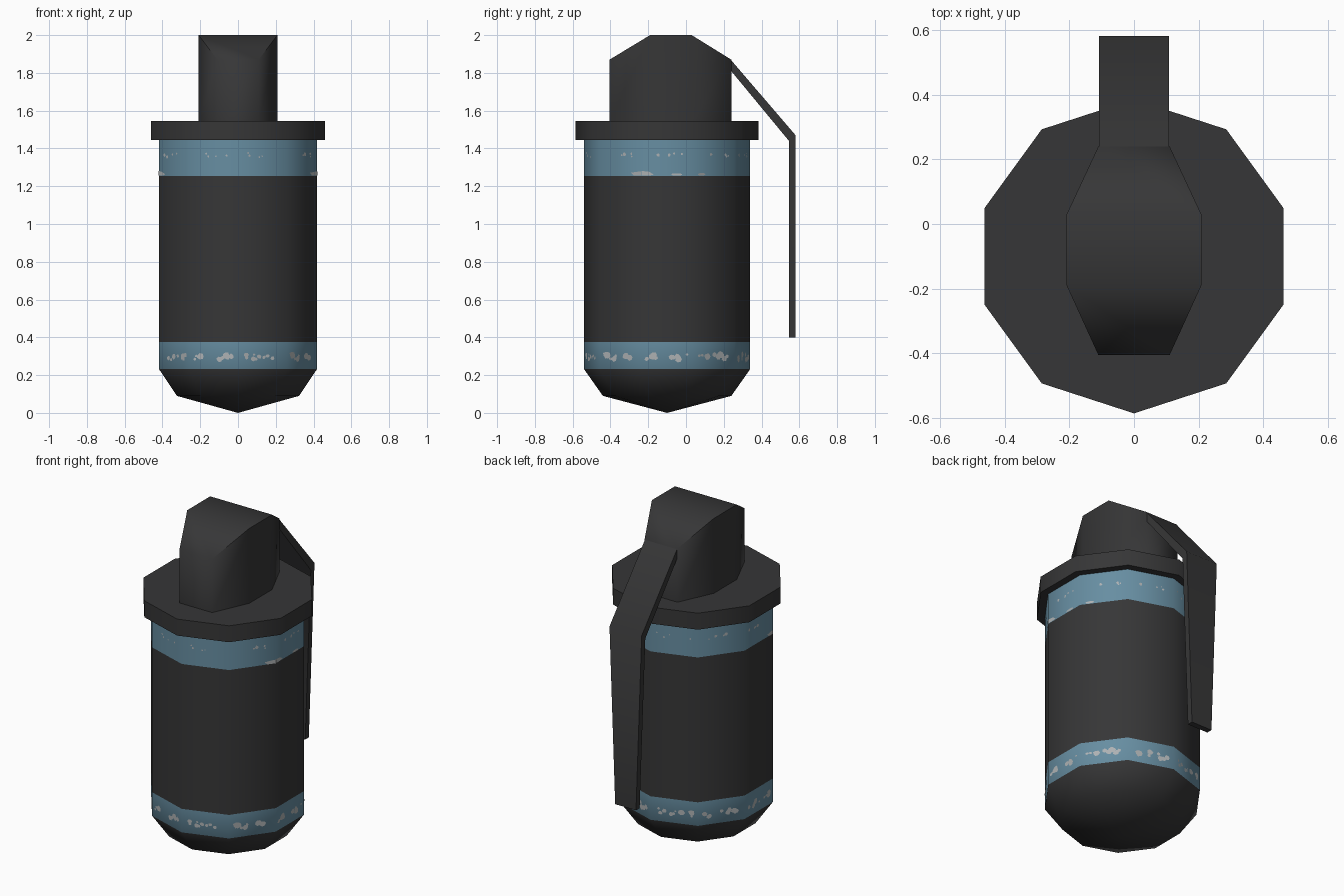
import bpy, bmesh, math, random
from mathutils import Vector

if "Cube" in bpy.data.objects:
    bpy.data.objects.remove(bpy.data.objects["Cube"])

random.seed(4)
CY, SIDES, R = -0.1, 10, 0.44


def material(name, rgb):
    m = bpy.data.materials.new(name)
    m.diffuse_color = (*rgb, 1)
    m.use_nodes = True
    m.node_tree.nodes["Principled BSDF"].inputs["Base Color"].default_value = m.diffuse_color
    return m


dark = material("charcoal", (0.037, 0.037, 0.038))
blue = material("steel blue", (0.135, 0.27, 0.36))
chip = material("worn grey", (0.42, 0.44, 0.45))


def finish(bm, name, mats, angle=60):
    bmesh.ops.recalc_face_normals(bm, faces=bm.faces)
    mesh = bpy.data.meshes.new(name)
    bm.to_mesh(mesh)
    bm.free()
    for m in mats:
        mesh.materials.append(m)
    ob = bpy.data.objects.new(name, mesh)
    bpy.context.collection.objects.link(ob)
    bpy.ops.object.select_all(action='DESELECT')
    ob.select_set(True)
    bpy.context.view_layer.objects.active = ob
    if angle:
        bpy.ops.object.shade_smooth_by_angle(angle=math.radians(angle))
    return ob


def lathe(name, profile, mats, rule=lambda z: 0):
    """Ten-sided turned part; profile is (radius, z), radius 0 makes a tip."""
    bm = bmesh.new()
    rings = []
    for r, z in profile:
        n = SIDES if r else 1
        rings.append([bm.verts.new((r * math.cos(a), CY + r * math.sin(a), z))
                      for a in (math.radians(-90) + math.tau * k / SIDES for k in range(n))])
    for a, b in zip(rings, rings[1:]):
        for k in range(SIDES):
            j = (k + 1) % SIDES
            vs = [a[k % len(a)], a[j % len(a)], b[j % len(b)], b[k % len(b)]]
            f = bm.faces.new(list(dict.fromkeys(vs)))
            f.material_index = rule(f.calc_center_median().z)
    for ring in (rings[0], rings[-1]):
        if len(ring) > 1:
            bm.faces.new(ring)
    return finish(bm, name, mats)


def extrude_x(name, loop_rows, mats, angle):
    """Strip of four-point cross-sections: rows of (half width, outer yz, inner yz)."""
    bm = bmesh.new()
    rows = [[bm.verts.new((s * w, *p)) for s, p in ((-1, o), (1, o), (1, i), (-1, i))]
            for w, o, i in loop_rows]
    for a, b in zip(rows, rows[1:]):
        for k in range(4):
            j = (k + 1) % 4
            bm.faces.new((a[k], a[j], b[j], b[k]))
    bm.faces.new(rows[0])
    bm.faces.new(rows[-1])
    return finish(bm, name, mats, angle)


# Canister with two painted bands and a pointed base
lathe("body", [(0, 0.0), (0.34, 0.09), (R, 0.232), (R, 0.375), (R, 1.255), (R, 1.45)],
      [dark, blue], lambda z: int(0.232 < z < 0.375 or z > 1.255))

# Collar on top
lathe("collar", [(0.485, 1.445), (0.485, 1.545)], [dark])

# Fuse head: elongated octagon, ends cut lower than the middle
plan = [(0.11, -0.405, 1.87), (0.208, -0.19, 2.0), (0.208, 0.03, 2.0), (0.11, 0.24, 1.87)]
plan += [(-x, y, z) for x, y, z in reversed(plan)]
bm = bmesh.new()
low = [bm.verts.new((x, y, 1.54)) for x, y, z in plan]
top = [bm.verts.new(p) for p in plan]
for k in range(8):
    j = (k + 1) % 8
    bm.faces.new((low[k], low[j], top[j], top[k]))
bm.faces.new(low)
for a, b in ((0, 1), (1, 2), (2, 3)):
    bm.faces.new((top[a], top[b], top[7 - b], top[7 - a]))
finish(bm, "fuse_head", [dark], 70)

# Safety lever, narrowing towards its lower end
extrude_x("lever", [(0.108, (0.235, 1.872), (0.235, 1.815)),
                    (0.108, (0.58, 1.47), (0.545, 1.44)),
                    (0.07, (0.58, 0.40), (0.545, 0.40))], [dark], 60)

# Worn paint flecks: thin flat blobs on the band facets
bm = bmesh.new()
apothem = R * math.cos(math.pi / SIDES) + 0.002
half = R * math.sin(math.pi / SIDES)


def fleck(facet, u, z, w, h, zmin=0):
    a = math.radians(-72) + math.tau * facet / SIDES
    n, t = Vector((math.cos(a), math.sin(a), 0)), Vector((-math.sin(a), math.cos(a), 0))
    vs = []
    for k in range(7):
        b = math.tau * k / 7
        s = random.uniform(0.75, 1.1)
        uu = max(-half, min(half, u + w * s * math.cos(b)))
        p = n * apothem + t * uu
        vs.append(bm.verts.new((p.x, p.y + CY, max(zmin, z + h * s * math.sin(b)))))
    bm.faces.new(vs)


for f in range(SIDES):
    for i in range(9):
        s = random.uniform(0.006, 0.02)
        u = random.uniform(-0.11, 0.11)
        fleck(f, u, 0.295 + random.uniform(-0.014, 0.014), s * 1.1, s)
    for i in range(4):
        s = random.uniform(0.004, 0.011)
        fleck(f, random.uniform(-0.1, 0.1), 1.365 + random.uniform(-0.012, 0.012), s, s)
# Larger chips along the lower edge of the upper band
for f, u, w in ((1, half, 0.07), (2, -half, 0.07), (8, -half, 0.06), (7, half, 0.06),
                (2, 0.05, 0.03), (3, -0.08, 0.03)):
    fleck(f, u, 1.262, w, 0.02 if w > 0.05 else 0.008, 1.256)
finish(bm, "paint_flecks", [chip], 0)
flecks = bpy.data.objects["paint_flecks"].data
# Make every fleck face outwards
bm = bmesh.new()
bm.from_mesh(flecks)
for face in bm.faces:
    c = face.calc_center_median()
    if face.normal.dot(Vector((c.x, c.y - CY, 0))) < 0:
        face.normal_flip()
bm.to_mesh(flecks)
bm.free()
